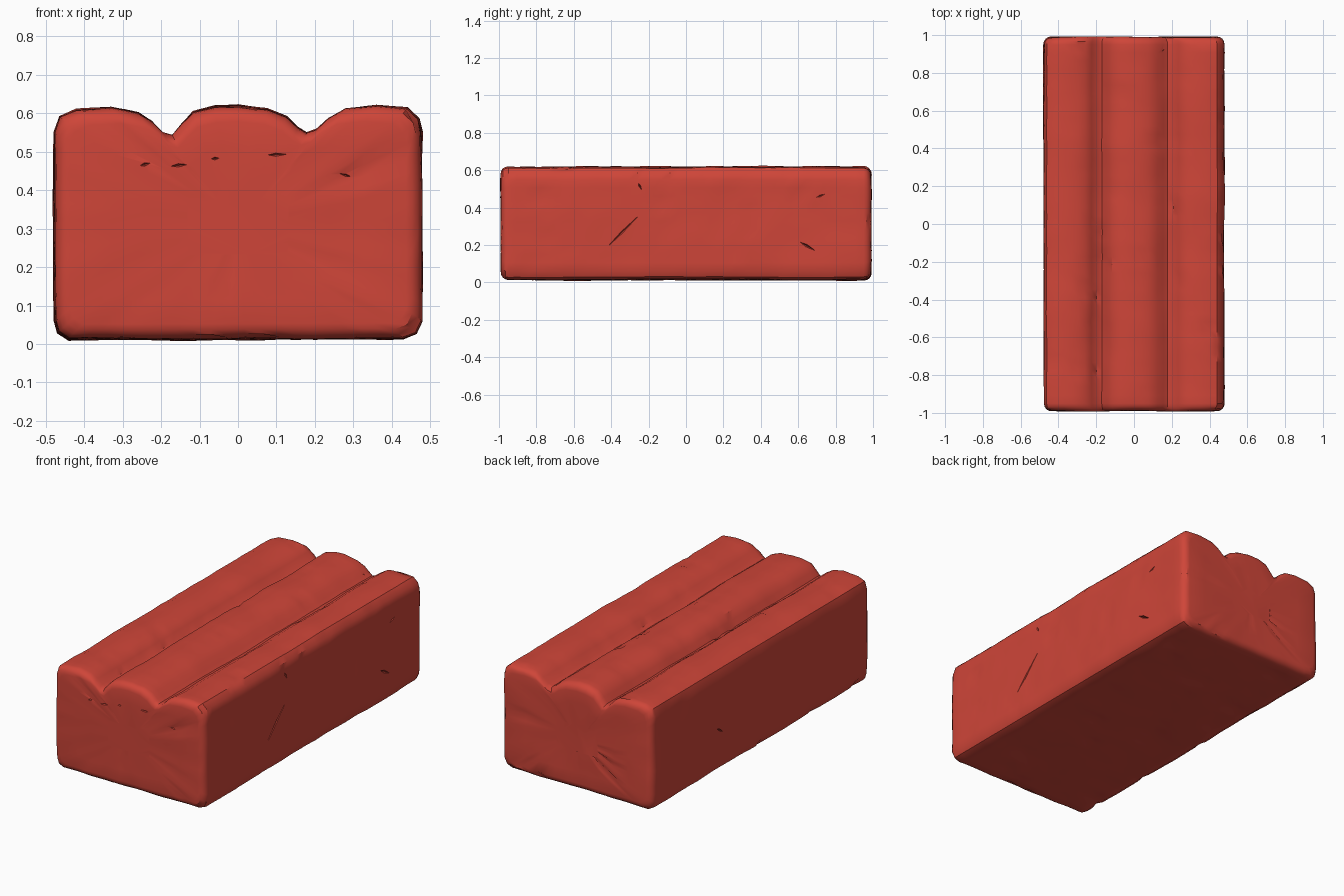
import bpy, bmesh, math, random
from mathutils import Vector, noise

if "Cube" in bpy.data.objects:
    bpy.data.objects.remove(bpy.data.objects["Cube"])

random.seed(4)
W, L, R = 0.477, 0.99, 0.04      # half width, half length, edge rounding
CENTRE = Vector((0, 0, 0.3))

red = bpy.data.materials.new("red_clay")
red.diffuse_color = (0.62, 0.06, 0.04, 1)
red.use_nodes = True
red.node_tree.nodes["Principled BSDF"].inputs["Base Color"].default_value = red.diffuse_color


def smooth_path(points, step):
    """Resample a closed polyline evenly."""
    out = []
    for a, b in zip(points, points[1:] + points[:1]):
        a, b = Vector(a), Vector(b)
        n = max(1, round((b - a).length / step))
        out += [a.lerp(b, i / n) for i in range(n)]
    return out


# Cross-section: rounded box with three lobes on top
profile = [(-0.44, 0.012), (0.43, 0.015), (0.463, 0.028), (W, 0.06),
           (W, 0.55), (0.468, 0.585), (0.44, 0.612), (0.36, 0.619), (0.28, 0.611),
           (0.235, 0.585), (0.205, 0.557), (0.178, 0.548), (0.155, 0.562),
           (0.125, 0.59), (0.075, 0.611), (0, 0.62), (-0.06, 0.617),
           (-0.115, 0.602), (-0.145, 0.57), (-0.17, 0.541), (-0.197, 0.548),
           (-0.225, 0.577), (-0.26, 0.6), (-0.33, 0.613), (-0.42, 0.608),
           (-0.462, 0.59), (-W, 0.55), (-W, 0.06), (-0.468, 0.03)]
ring2d = smooth_path(profile, 0.045)

# Stations along the length: (y, inset scale)
stations = []
for s in (0.3, 0.55, 0.75):
    stations.append((-L, s, 0))
for i in range(5):
    a = math.pi / 2 * i / 4
    stations.append((-L + R * (1 - math.sin(a)), 1, R * (1 - math.cos(a))))
stations = stations[:3] + stations[3:][::-1]
body_y = [-L + R + (2 * L - 2 * R) * i / 44 for i in range(1, 44)]
full = stations + [(y, 1, 0) for y in body_y] + [(-y, s, d) for y, s, d in stations[::-1]]

# Brick body
bm = bmesh.new()
rings = []
for y, s, inset in full:
    ring = []
    end = abs(y) >= L - 1e-6
    for p in ring2d:
        x, z = p.x, p.y
        k = R if s < 1 else inset
        x *= (W - k) / W
        z = 0.31 + (z - 0.31) * (0.305 - k) / 0.305
        ring.append(bm.verts.new((x * s, y, 0.31 + (z - 0.31) * s)))
    rings.append(ring)
n = len(ring2d)
for a, b in zip(rings, rings[1:]):
    for i in range(n):
        bm.faces.new((a[i], a[(i + 1) % n], b[(i + 1) % n], b[i]))
bm.faces.new(rings[0][::-1])
bm.faces.new(rings[-1])
bmesh.ops.recalc_face_normals(bm, faces=bm.faces)
bm.normal_update()

# Worn surface: gentle waviness and small random chips
for v in bm.verts:
    d = 0.006 * noise.noise(v.co * 3.5) + 0.003 * noise.noise(v.co * 12)
    if random.random() < 0.025:
        d -= random.uniform(0.004, 0.012)
    v.co += v.normal * d
    v.co.z = max(v.co.z, 0.0)
me = bpy.data.meshes.new("brick_body")
bm.to_mesh(me)
bm.free()
brick = bpy.data.objects.new("brick_body", me)
bpy.context.collection.objects.link(brick)
me.materials.append(red)


# Cracks: thin diamond-section wedges cut into the faces
def add_crack(bm, a, b, normal, width):
    a, b, nrm = Vector(a), Vector(b), Vector(normal)
    side = (b - a).cross(nrm).normalized() * width
    mid = a.lerp(b, 0.45)
    top = [bm.verts.new(p + nrm * 0.03) for p in (a, mid + side, b, mid - side)]
    low = bm.verts.new(mid - nrm * 0.02)
    bm.faces.new(top)
    for i in range(4):
        bm.faces.new((top[(i + 1) % 4], top[i], low))


cracks = [((W, -0.55, 0.06), (W, -0.09, 0.52), (1, 0, 0), 0.015),
          ((W, -0.27, 0.56), (W, -0.22, 0.46), (1, 0, 0), 0.014),
          ((W, 0.55, 0.25), (W, 0.76, 0.13), (1, 0, 0), 0.018),
          ((W, 0.66, 0.44), (W, 0.79, 0.49), (1, 0, 0), 0.014),
          ((-W, 0.3, 0.2), (-W, 0.45, 0.3), (-1, 0, 0), 0.015),
          ((-0.27, -L, 0.46), (-0.21, -L, 0.475), (0, -1, 0), 0.01),
          ((-0.2, -L, 0.46), (-0.1, -L, 0.47), (0, -1, 0), 0.01),
          ((-0.085, -L, 0.48), (-0.03, -L, 0.485), (0, -1, 0), 0.01),
          ((0.04, -L, 0.49), (0.17, -L, 0.495), (0, -1, 0), 0.011),
          ((0.24, -L, 0.45), (0.33, -L, 0.425), (0, -1, 0), 0.011),
          ((0.12, 0.88, 0.58), (0.2, 0.97, 0.57), (0, 0, 1), 0.015)]
cb = bmesh.new()
for c in cracks:
    add_crack(cb, *c)
bmesh.ops.recalc_face_normals(cb, faces=cb.faces)
cm = bpy.data.meshes.new("crack_cutter")
cb.to_mesh(cm)
cb.free()
cutter = bpy.data.objects.new("crack_cutter", cm)
bpy.context.collection.objects.link(cutter)
cm.materials.append(red)
cutter.hide_render = True
cutter.hide_viewport = False
cutter.display_type = 'WIRE'

mod = brick.modifiers.new("cracks", 'BOOLEAN')
mod.operation = 'DIFFERENCE'
mod.solver = 'EXACT'
mod.object = cutter
bpy.context.view_layer.objects.active = brick
brick.select_set(True)
bpy.ops.object.modifier_apply(modifier=mod.name)
bpy.data.objects.remove(cutter)
bpy.ops.object.shade_smooth_by_angle(angle=math.radians(35))
